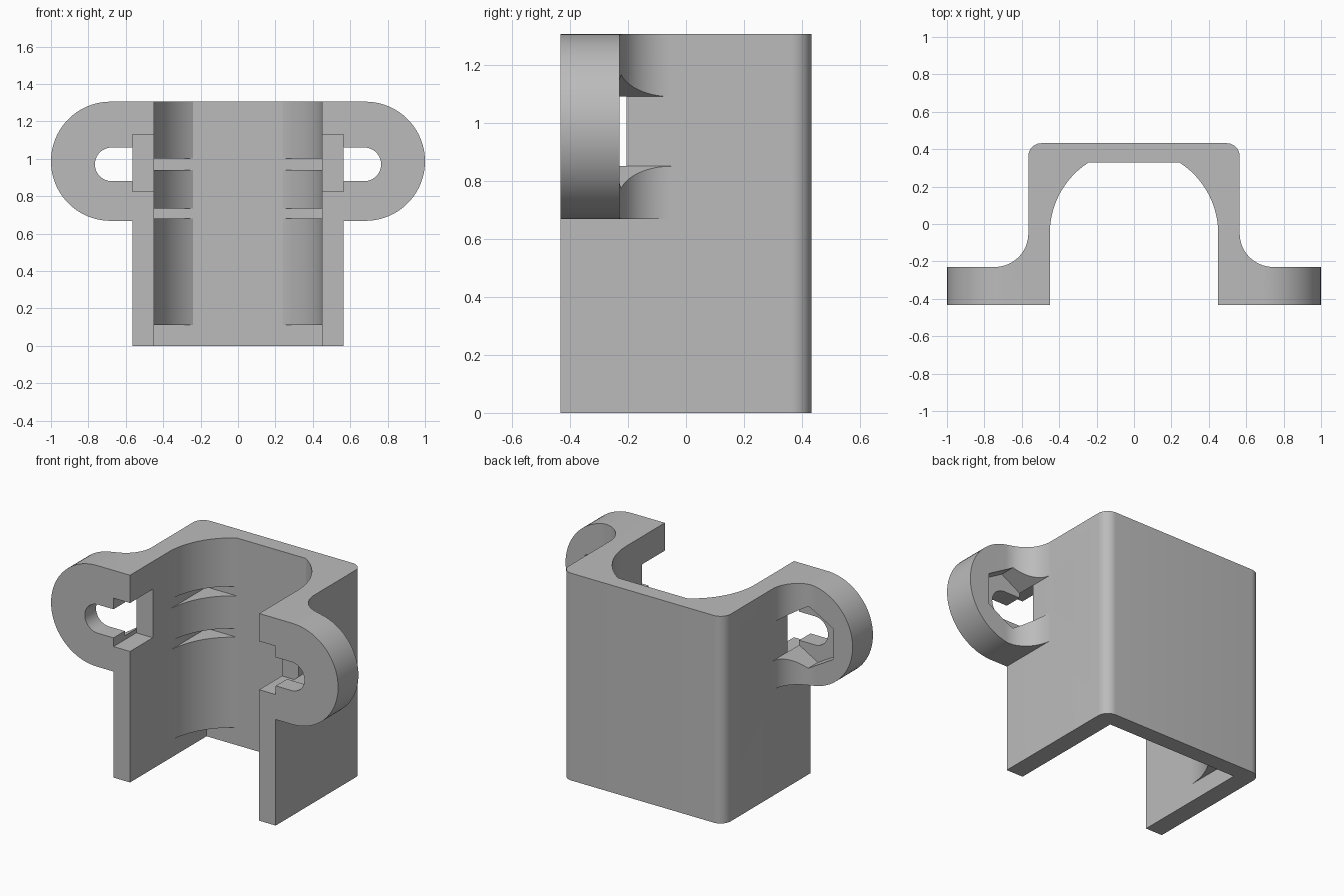
import bpy, bmesh, math
from mathutils import Vector

cube = bpy.data.objects.get("Cube")
if cube:
    bpy.data.objects.remove(cube, do_unlink=True)

# Main sizes
H = 1.305                      # total height
OUT, IN = 0.565, 0.45          # half widths outside and inside the channel
FRONT, BACK, INNER = -0.432, 0.432, 0.33
EAR_BACK, EAR_LOW = -0.23, 0.668
SLOT_Z = 0.97

grey = bpy.data.materials.new("plain grey")
grey.use_nodes = True
colour = (0.5, 0.5, 0.5, 1)
grey.diffuse_color = colour
grey.node_tree.nodes["Principled BSDF"].inputs["Base Color"].default_value = colour


def arc(cx, cy, r, a0, a1, n=20):
    """Points along an arc, angles in degrees."""
    angles = [math.radians(a0 + (a1 - a0) * i / n) for i in range(n + 1)]
    return [(cx + r * math.cos(a), cy + r * math.sin(a)) for a in angles]


def prism(name, points, lo, hi, axis="z", side=1):
    """Extrude a plan (x, y) along z, or an elevation (x, z) along y."""
    bm = bmesh.new()
    place = (lambda p, t: (p[0] * side, p[1], t)) if axis == "z" else (lambda p, t: (p[0] * side, t, p[1]))
    face = bm.faces.new([bm.verts.new(place(p, lo)) for p in points])
    made = bmesh.ops.extrude_face_region(bm, geom=[face])["geom"]
    shift = Vector((0, 0, hi - lo)) if axis == "z" else Vector((0, hi - lo, 0))
    bmesh.ops.translate(bm, vec=shift, verts=[v for v in made if isinstance(v, bmesh.types.BMVert)])
    bmesh.ops.recalc_face_normals(bm, faces=bm.faces)
    mesh = bpy.data.meshes.new(name)
    bm.to_mesh(mesh)
    bm.free()
    mesh.materials.append(grey)
    obj = bpy.data.objects.new(name, mesh)
    bpy.context.collection.objects.link(obj)
    return obj


def combine(target, tool, operation):
    """Apply a boolean and discard the tool."""
    mod = target.modifiers.new("combine", "BOOLEAN")
    mod.operation, mod.solver, mod.object = operation, "EXACT", tool
    bpy.context.view_layer.objects.active = target
    bpy.ops.object.modifier_apply(modifier=mod.name)
    bpy.data.objects.remove(tool, do_unlink=True)


def rect(x0, x1, y0, y1):
    return [(x0, y0), (x1, y0), (x1, y1), (x0, y1)]


# Channel body: rounded back corners outside, wide arcs inside
r = 0.07
bore_y = -0.05
cut_angle = math.degrees(math.asin((INNER - bore_y) / IN))
half = [(IN, FRONT), (OUT, FRONT)] + arc(OUT - r, BACK - r, r, 0, 90, 10)
inner = arc(0, bore_y, IN, 0, cut_angle, 24)
right_half = inner[::-1] + half
left_half = [(-x, y) for x, y in reversed(right_half)]
body = prism("bracket_body", right_half + left_half, 0, H)

# Square-cornered strap grooves and foot recess
for z0, z1 in ((-0.1, 0.11), (0.68, 0.735), (0.94, 1.0)):
    combine(body, prism("groove_cutter", rect(-IN, IN, bore_y - 0.1, INNER), z0, z1), "DIFFERENCE")

for side in (1, -1):
    # Ear: filleted plan trimmed by a round-ended outline
    f = 0.18
    plan = [(0.5, FRONT), (1.1, FRONT), (1.1, EAR_BACK)]
    plan += arc(OUT + f, EAR_BACK + f, f, 270, 180) + [(0.5, EAR_BACK + f)]
    ear = prism("ear", plan, EAR_LOW - 0.1, H + 0.1, side=side)
    er = (H - EAR_LOW) / 2
    outline = [(0.4, EAR_LOW)] + arc(1 - er, EAR_LOW + er, er, -90, 90, 40) + [(0.4, H)]
    combine(ear, prism("ear_outline", outline, -1, 1, "y", side), "INTERSECT")
    combine(body, ear, "UNION")

    # Rectangular notch through the front of the wall
    notch = prism("notch_cutter", rect(0.4, OUT, 0.825, 1.13), -0.6, -0.205, "y", side)
    combine(body, notch, "DIFFERENCE")

    # Round-ended bolt slot
    sr = 0.09
    slot = [(0.52, SLOT_Z - sr)] + arc(0.765 - sr, SLOT_Z, sr, -90, 90) + [(0.52, SLOT_Z + sr)]
    combine(body, prism("slot_cutter", slot, -0.6, -0.25, "y", side), "DIFFERENCE")

    # Hexagonal nut pocket sunk from behind, stopping at the wall
    hexagon = arc(0.695, SLOT_Z, 0.195, -90, 210, 5)
    hexagon = [(x, z) for x, z in hexagon if x > OUT]
    drop = (0.695 - OUT) * math.tan(math.radians(30))
    top, low = SLOT_Z + 0.195 - drop, SLOT_Z - 0.195 + drop
    hexagon += [(OUT, top), (OUT, low)]
    combine(body, prism("nut_cutter", hexagon, -0.32, 0.1, "y", side), "DIFFERENCE")

# Smooth the arcs, keep the edges crisp
bpy.ops.object.select_all(action="DESELECT")
body.select_set(True)
bpy.context.view_layer.objects.active = body
bpy.ops.object.shade_smooth_by_angle(angle=math.radians(25))
